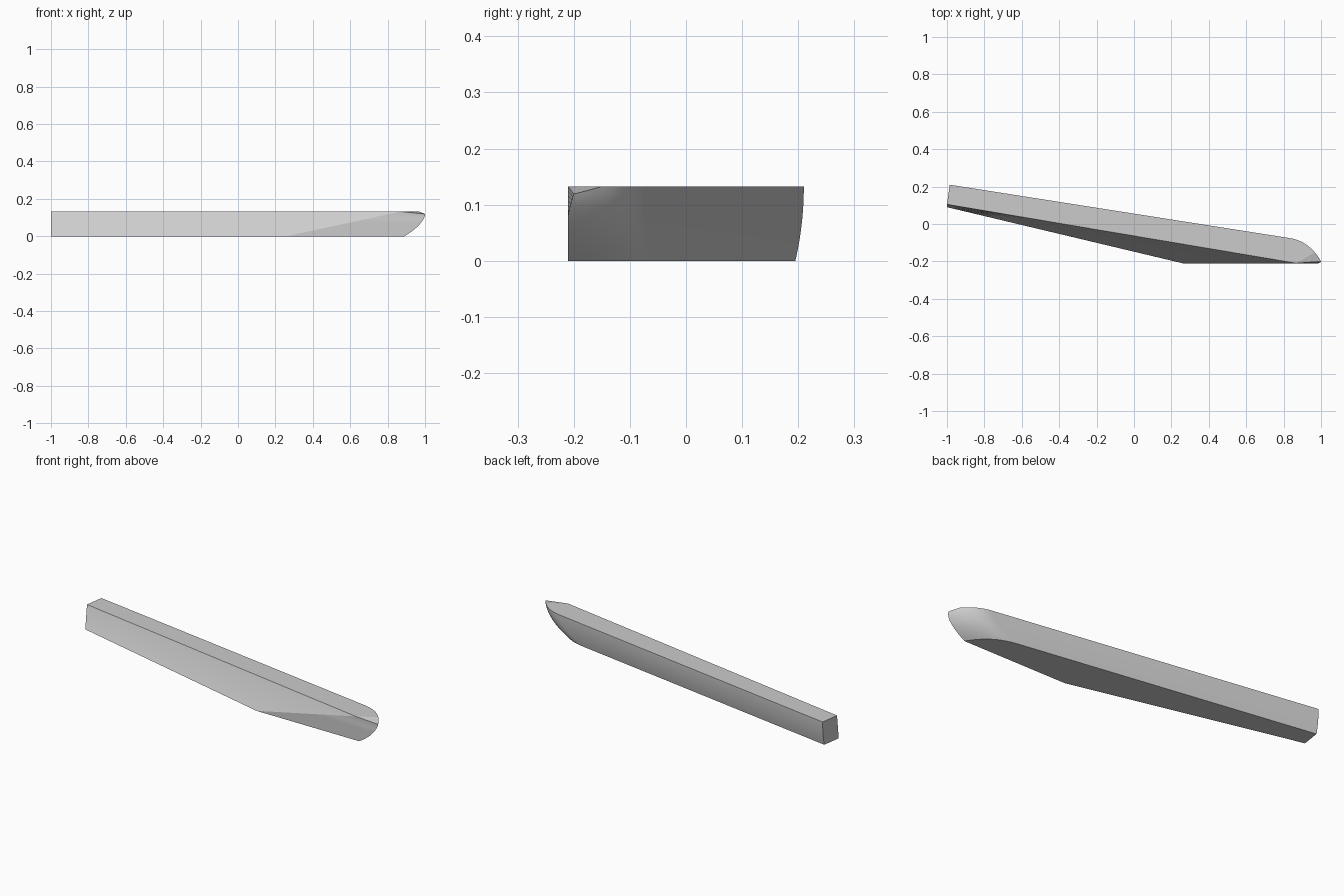
import bpy
import bmesh
import math
from mathutils import Vector

cube = bpy.data.objects.get("Cube")
if cube:
    bpy.data.objects.remove(cube, do_unlink=True)

HEIGHT = 0.132
LAYERS = 16
ARC = 24
DIP_START = 18    # arc step where the top starts to drop towards the tip


def mix(a, b, t):
    return a + (b - a) * t


def outline(u):
    """Horizontal outline at height fraction u: end, cut front, rounded nose, straight back."""
    swell = 1 - (1 - u) ** 2
    z = HEIGHT * u
    front_end = Vector((-1, mix(0.09, 0.105, u), z))
    kink = Vector((mix(0.26, 0.87, u), -0.21, z))
    back_end = Vector((-0.985, mix(0.195, 0.21, swell), z))

    # nose curve from the cut front round to the straight back
    tip = Vector((mix(0.89, 1.0, swell), -0.21 + 0.01 * max(0, (u - 0.65) / 0.35), z))
    control = Vector((mix(0.82, 0.94, swell), mix(-0.088, -0.092, swell), z))
    shoulder_x = mix(0.68, 0.83, swell)
    shoulder = Vector((shoulder_x, back_end.y - 0.157 * (shoulder_x + 0.985), z))
    nose = []
    for i in range(ARC + 1):
        t = i / ARC
        p = tip * (1 - t) ** 2 + control * 2 * t * (1 - t) + shoulder * t * t
        drop = max(0, 1 - i / (ARC - DIP_START))
        p.z -= 0.013 * drop * u ** 4
        nose.append(p)
    return [front_end, kink] + nose + [back_end]


# hull-like bar, lofted through horizontal outlines
bm = bmesh.new()
rings = [[bm.verts.new(p) for p in outline(i / LAYERS)] for i in range(LAYERS + 1)]
count = len(rings[0])
for low, high in zip(rings, rings[1:]):
    for i in range(count):
        j = (i + 1) % count
        bm.faces.new((low[i], low[j], high[j], high[i]))

# flat underside, flat top, and the sloping facets at the tip
bm.faces.new(list(reversed(rings[0])))
top = rings[-1]
dip_end = 2 + ARC - DIP_START
bm.faces.new(top[:2] + top[dip_end:])
for i in range(2, dip_end):
    bm.faces.new((top[1], top[i], top[i + 1]))
bmesh.ops.recalc_face_normals(bm, faces=bm.faces)

mesh = bpy.data.meshes.new("tapered_bar")
bm.to_mesh(mesh)
bm.free()
bar = bpy.data.objects.new("tapered_bar", mesh)
bpy.context.collection.objects.link(bar)

# plain grey material
grey = bpy.data.materials.new("light_grey")
grey.use_nodes = True
grey.diffuse_color = (0.6, 0.6, 0.6, 1)
grey.node_tree.nodes["Principled BSDF"].inputs["Base Color"].default_value = grey.diffuse_color
mesh.materials.append(grey)

# smooth nose and back with crisp edges
bpy.ops.object.select_all(action='DESELECT')
bar.select_set(True)
bpy.context.view_layer.objects.active = bar
bpy.ops.object.shade_smooth_by_angle(angle=math.radians(11))
